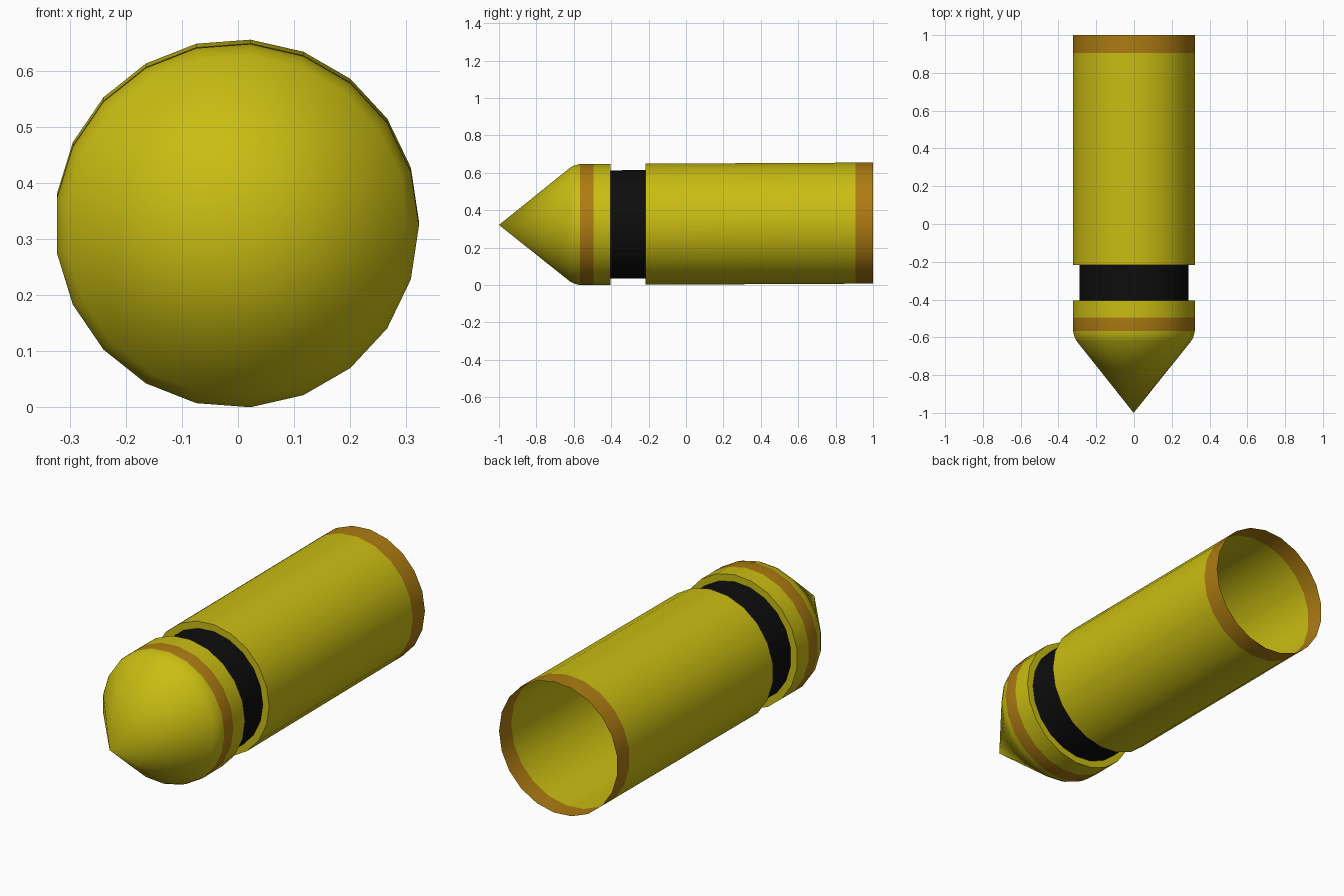
import bpy, bmesh, math

SIDES = 21
RADIUS = 0.3245
NECK = 0.29

if "Cube" in bpy.data.objects:
    bpy.data.objects.remove(bpy.data.objects["Cube"], do_unlink=True)


def make_material(name, rgb):
    mat = bpy.data.materials.new(name)
    mat.use_nodes = True
    colour = (*rgb, 1.0)
    mat.diffuse_color = colour
    mat.node_tree.nodes["Principled BSDF"].inputs["Base Color"].default_value = colour
    return mat


MATERIALS = [
    make_material("yellow", (0.59, 0.51, 0.006)),
    make_material("orange_brown", (0.42, 0.20, 0.006)),
    make_material("black", (0.004, 0.004, 0.004)),
]
YELLOW, ORANGE, BLACK = range(3)


def lathe(name, profile, colours):
    """Turn (y, radius) points around the nearly level long axis, one colour per span."""
    bm = bmesh.new()
    rings = []
    for y, r in profile:
        centre_z = 0.3264 + 0.005 * y
        ring = []
        for i in range(SIDES if r else 1):
            a = math.tau * i / SIDES
            ring.append(bm.verts.new((r * math.cos(a) - 0.002, y, centre_z + r * math.sin(a))))
        rings.append(ring)
    for front, back, colour in zip(rings, rings[1:], colours):
        for i in range(SIDES):
            j = (i + 1) % SIDES
            if len(front) == 1:
                corners = (front[0], back[j], back[i])
            else:
                corners = (front[i], front[j], back[j], back[i])
            # Wind every face so that it points away from the axis
            face = bm.faces.new(corners[::-1])
            face.material_index = colour
    mesh = bpy.data.meshes.new(name)
    bm.normal_update()
    bm.to_mesh(mesh)
    bm.free()
    for mat in MATERIALS:
        mesh.materials.append(mat)
    obj = bpy.data.objects.new(name, mesh)
    bpy.context.collection.objects.link(obj)
    bpy.ops.object.select_all(action="DESELECT")
    obj.select_set(True)
    bpy.context.view_layer.objects.active = obj
    bpy.ops.object.shade_smooth_by_angle(angle=math.radians(60))
    return obj


# Pointed nose with a painted band and a flat back shoulder
lathe("nose",
      [(-1, 0), (-0.62, 0.305), (-0.6, 0.316), (-0.567, RADIUS),
       (-0.495, RADIUS), (-0.405, RADIUS), (-0.405, NECK)],
      [YELLOW, YELLOW, YELLOW, ORANGE, YELLOW, YELLOW])

# Recessed dark groove
lathe("neck", [(-0.405, NECK), (-0.217, NECK)], [BLACK])

# Long thin-walled tube, open at the back, with a painted rim
lathe("barrel",
      [(-0.217, NECK), (-0.217, RADIUS), (0.905, RADIUS), (1, RADIUS)],
      [YELLOW, YELLOW, ORANGE])
